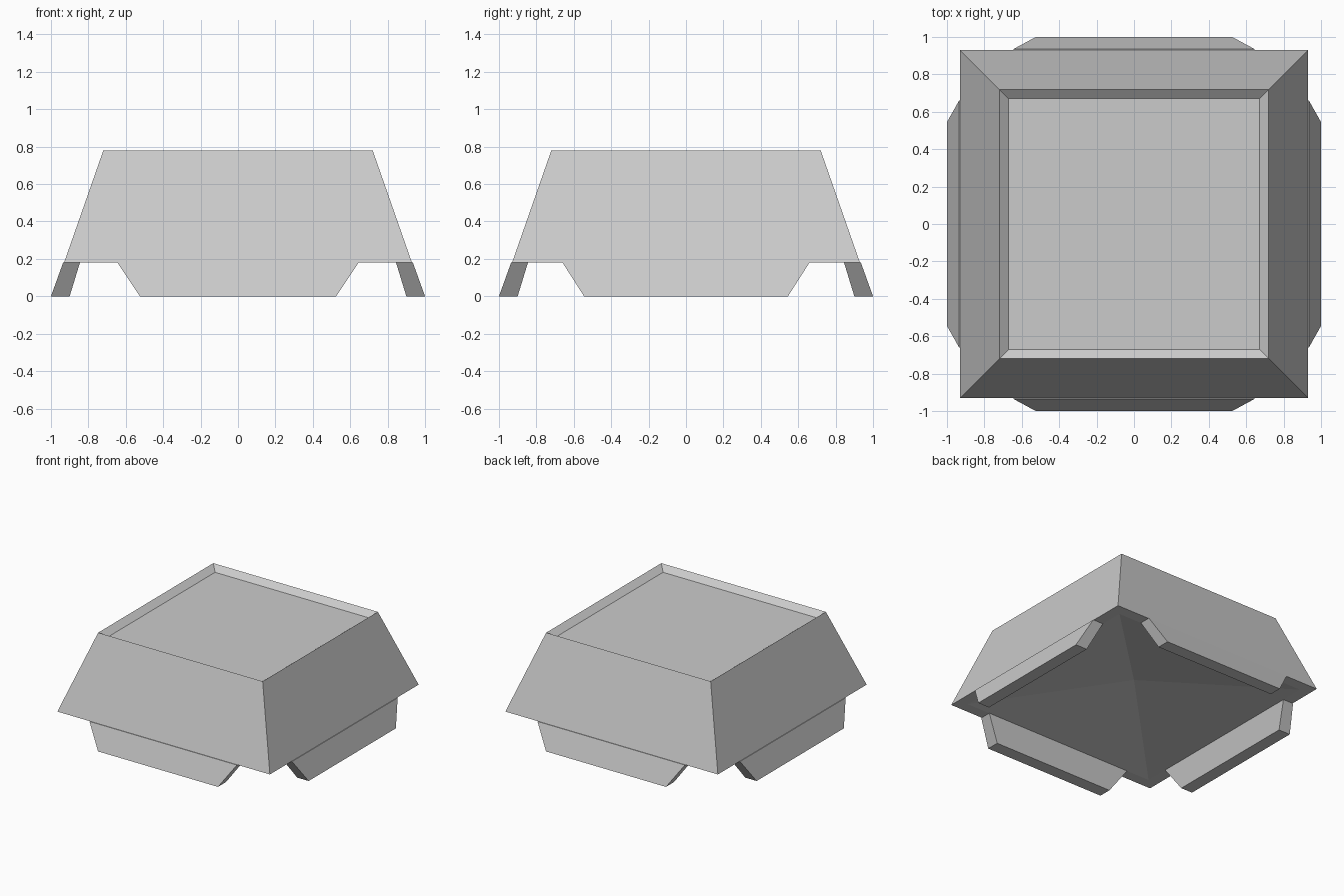
import bpy
import bmesh
from mathutils import Matrix, Vector
from math import pi

cube = bpy.data.objects.get("Cube")
if cube:
    bpy.data.objects.remove(cube, do_unlink=True)

grey = bpy.data.materials.new("light_grey")
grey.use_nodes = True
color = (0.6, 0.6, 0.6, 1)
grey.diffuse_color = color
grey.node_tree.nodes["Principled BSDF"].inputs["Base Color"].default_value = color


def finish(name, bm):
    bmesh.ops.recalc_face_normals(bm, faces=bm.faces)
    mesh = bpy.data.meshes.new(name)
    bm.to_mesh(mesh)
    bm.free()
    mesh.materials.append(grey)
    obj = bpy.data.objects.new(name, mesh)
    bpy.context.collection.objects.link(obj)
    return obj


def square(bm, half, z):
    return [bm.verts.new((sx * half, sy * half, z))
            for sx, sy in ((-1, -1), (1, -1), (1, 1), (-1, 1))]


def bridge(bm, a, b):
    for i in range(4):
        j = (i + 1) % 4
        bm.faces.new((a[i], a[j], b[j], b[i]))


# Tapered body: hollowed underside, sloped walls, shallow tray on top
bm = bmesh.new()
rings = [square(bm, half, z) for half, z in
         ((0.845, 0.18), (0.93, 0.18), (0.72, 0.78), (0.67, 0.74))]
for a, b in zip(rings, rings[1:]):
    bridge(bm, a, b)
bm.faces.new(rings[-1])
peak = bm.verts.new((0, 0, 0.32))
for i in range(4):
    bm.faces.new((rings[0][i], rings[0][(i + 1) % 4], peak))
finish("body", bm)


# Skirt flaps that continue each wall down to the ground
def flap(name, top, bottom, angle):
    bm = bmesh.new()
    upper = [bm.verts.new((x, y, 0.18)) for x, y in
             ((-top, -0.935), (top, -0.935), (top, -0.845), (-top, -0.845))]
    lower = [bm.verts.new((x, y, 0)) for x, y in
             ((-bottom, -1), (bottom, -1), (bottom, -0.9), (-bottom, -0.9))]
    bridge(bm, upper, lower)
    bm.faces.new(upper)
    bm.faces.new(lower)
    bmesh.ops.rotate(bm, verts=bm.verts, cent=Vector(),
                     matrix=Matrix.Rotation(angle, 3, "Z"))
    finish(name, bm)


for i, side in enumerate(("front", "left", "back", "right")):
    top, bottom = ((0.645, 0.525), (0.66, 0.545))[i % 2]
    flap(side + "_flap", top, bottom, i * pi / 2)
